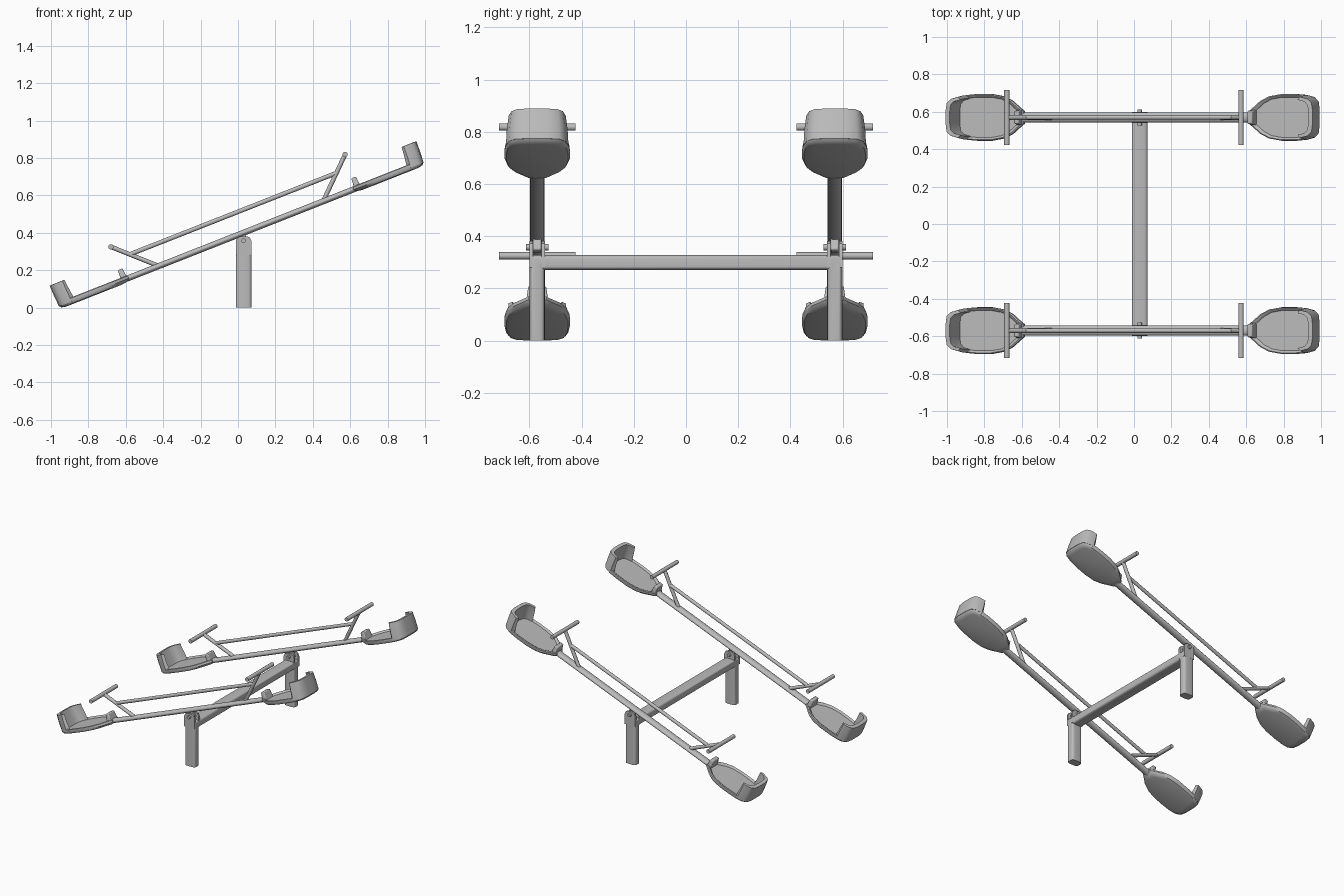
import bpy, bmesh, math
from mathutils import Matrix, Vector

if "Cube" in bpy.data.objects:
    bpy.data.objects.remove(bpy.data.objects["Cube"], do_unlink=True)

# One painted-metal grey for everything
GREY = (0.5, 0.5, 0.5, 1)
metal = bpy.data.materials.new("plain grey")
metal.use_nodes = True
metal.diffuse_color = GREY
metal.node_tree.nodes["Principled BSDF"].inputs["Base Color"].default_value = GREY

TILT = math.radians(21.5)
SIDE_Y = 0.57          # distance of each seesaw from the middle
PIVOT_X = 0.03


def finish(name, bm, place=Matrix(), mirror=False, bevel=0, angle=40):
    bmesh.ops.recalc_face_normals(bm, faces=bm.faces)
    mesh = bpy.data.meshes.new(name)
    bm.to_mesh(mesh)
    bm.free()
    mesh.materials.append(metal)
    obj = bpy.data.objects.new(name, mesh)
    bpy.context.collection.objects.link(obj)
    bpy.ops.object.select_all(action='DESELECT')
    obj.select_set(True)
    bpy.context.view_layer.objects.active = obj
    bpy.ops.object.shade_smooth_by_angle(angle=math.radians(angle))
    if bevel:
        mod = obj.modifiers.new("bevel", 'BEVEL')
        mod.width, mod.segments = bevel, 2
    if mirror:
        obj.modifiers.new("mirror", 'MIRROR')
    obj.matrix_world = place
    return obj


def tube(a, b, wide, thick, sides=16):
    """Elliptical rod from a to b, wide across y."""
    a, b = Vector(a), Vector(b)
    along = (b - a).normalized()
    side = Vector((1, 0, 0)) if abs(along.y) > 0.9 else Vector((0, 1, 0))
    up = along.cross(side)
    turn = Matrix((side, up, along)).transposed().to_4x4()
    bm = bmesh.new()
    bmesh.ops.create_cone(bm, cap_ends=True, segments=sides, radius1=1, radius2=1,
                          depth=(b - a).length,
                          matrix=Matrix.Translation((a + b) / 2) @ turn
                          @ Matrix.Diagonal((wide, thick, 1, 1)))
    return bm


def box(lo, hi):
    lo, hi = Vector(lo), Vector(hi)
    bm = bmesh.new()
    bmesh.ops.create_cube(bm, size=1, matrix=Matrix.Translation((lo + hi) / 2)
                          @ Matrix.Diagonal((*(hi - lo), 1)))
    return bm


def loft(rings, caps=True):
    """Skin a stack of equal closed rings."""
    bm = bmesh.new()
    rows = [[bm.verts.new(p) for p in ring] for ring in rings]
    for r, s in zip(rows, rows[1:]):
        for i in range(len(r)):
            j = (i + 1) % len(r)
            bm.faces.new((r[i], r[j], s[j], s[i]))
    if caps:
        bm.faces.new(rows[0])
        bm.faces.new(rows[-1])
    return bm


# Ground frame: one rounded flat tube with mitred corners
def section(n=32, half_x=0.042, half_t=0.029, power=0.5):
    for i in range(n):
        a = math.tau * i / n
        c, s = math.cos(a), math.sin(a)
        yield (math.copysign(abs(c) ** power, c) * half_x,
               math.copysign(abs(s) ** power, s) * half_t)


BAR_Z = 0.3
frame_rings = []
for y, z, dy, dz in ((-SIDE_Y, 0, 1, 0), (-SIDE_Y, BAR_Z, 1, -1),
                     (SIDE_Y, BAR_Z, -1, -1), (SIDE_Y, 0, -1, 0)):
    frame_rings.append([(PIVOT_X + x, y + dy * t, z + dz * t) for x, t in section()])
finish("ground_frame", loft(frame_rings))


# Bearing ears and pivot bolt on top of each post
def ear(y, name):
    outline = [(-0.042, 0.28), (0.042, 0.28), (0.042, 0.355), (0.034, 0.373),
               (0.018, 0.381), (-0.018, 0.381), (-0.034, 0.373), (-0.042, 0.355)]
    finish(name, loft([[(PIVOT_X + x, y + d, z) for x, z in outline]
                       for d in (-0.006, 0.006)]), angle=30)


# Half widths along the seat, from neck to back
SEAT = [(0.645, 0.034), (0.675, 0.058), (0.71, 0.088), (0.76, 0.113), (0.83, 0.125),
        (0.92, 0.125), (0.975, 0.12), (1.02, 0.108), (1.042, 0.085), (1.048, 0.04)]


def seat_ring(scale, w, mid=0.87):
    pts = SEAT + [(u, -h) for u, h in reversed(SEAT)]
    return [(mid + (u - mid) * scale, h * scale, w) for u, h in pts]


def seat_pan():
    return loft([seat_ring(s, w) for s, w in
                 ((0.8, -0.02), (0.94, -0.015), (1, -0.002), (0.99, 0.012),
                  (0.95, 0.016), (0.9, 0.012), (0.86, 0.004))])


def backrest():
    rear = [p for p in SEAT if p[0] > 0.96]
    path = rear + [(u, -h) for u, h in reversed(rear)]
    rings = []
    for u, h in path:
        iu, ih = 0.9 + (u - 0.9) * 0.84, h * 0.84
        rings.append([(u, h, -0.005), (u + 0.004, h * 0.97, 0.06), (u + 0.006, h * 0.91, 0.116),
                      (iu + 0.006, ih * 0.93, 0.117), (iu, ih, 0.06), (iu - 0.008, ih, 0.002)])
    return loft(rings)


def horn():
    bm = box((0.652, -0.043, -0.008), (0.688, 0.043, 0.06))
    for v in bm.verts:
        if v.co.z > 0:
            v.co.y *= 0.8
            v.co.x = 0.672 + (v.co.x - 0.672) * 0.75
    return bm


# Two tilted seesaws, each mirrored about its pivot
for label, y in (("front", -SIDE_Y), ("back", SIDE_Y)):
    place = Matrix.Translation((0.016, y, 0.395)) @ Matrix.Rotation(-TILT, 4, 'Y')
    for side, d in (("near", -0.023), ("far", 0.023)):
        ear(y + d, f"{label}_bearing_ear_{side}")
    finish(f"{label}_pivot_bolt", tube((PIVOT_X, y - 0.043, 0.358),
                                       (PIVOT_X, y + 0.043, 0.358), 0.012, 0.012))
    finish(f"{label}_pivot_hub", box((-0.02, -0.016, -0.058), (0.02, 0.016, 0)),
           place, bevel=0.006)
    finish(f"{label}_beam", tube((-0.68, 0, 0), (0.68, 0, 0), 0.027, 0.016, 20), place)
    finish(f"{label}_upper_rail", tube((-0.592, 0, 0.115), (0.592, 0, 0.115), 0.012, 0.012), place)
    finish(f"{label}_handle_stems", tube((0.472, 0, 0), (0.673, 0, 0.19), 0.013, 0.012),
           place, mirror=True)
    finish(f"{label}_handlebars", tube((0.673, -0.147, 0.19), (0.673, 0.147, 0.19), 0.014, 0.014),
           place, mirror=True)
    finish(f"{label}_seat_pans", seat_pan(), place, mirror=True)
    finish(f"{label}_seat_backs", backrest(), place, mirror=True)
    finish(f"{label}_seat_horns", horn(), place, mirror=True, bevel=0.006)
